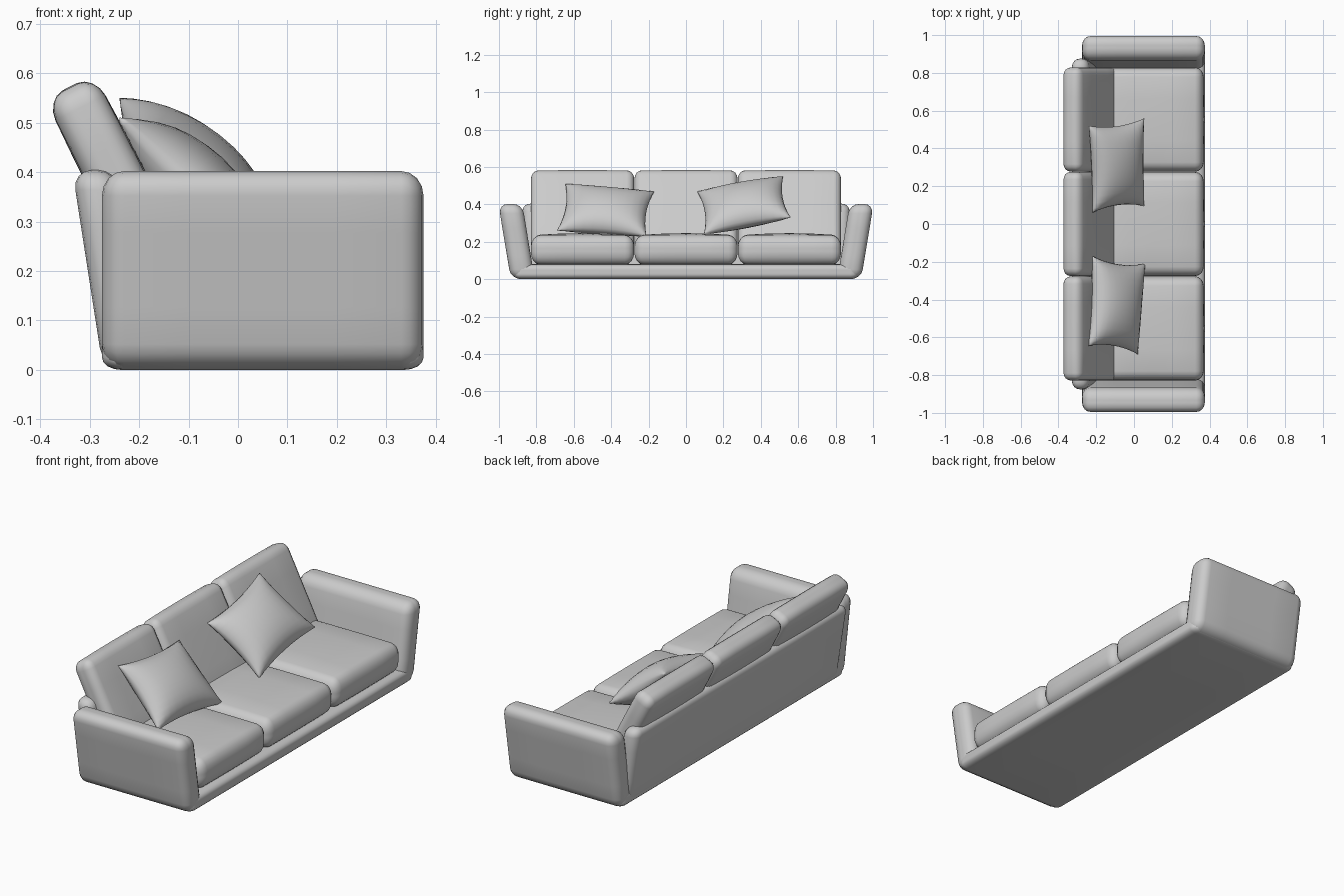
import bpy, bmesh, math
from mathutils import Matrix, Vector

if "Cube" in bpy.data.objects:
    bpy.data.objects.remove(bpy.data.objects["Cube"])


def finish(name, bm):
    bmesh.ops.recalc_face_normals(bm, faces=bm.faces)
    for f in bm.faces:
        f.smooth = True
    mesh = bpy.data.meshes.new(name)
    bm.to_mesh(mesh)
    bm.free()
    ob = bpy.data.objects.new(name, mesh)
    bpy.context.collection.objects.link(ob)
    return ob


def soft_box(name, half, radius, matrix, bulge=(0, 0)):
    """Box with rounded edges; bulge swells the x and z faces."""
    bm = bmesh.new()
    bmesh.ops.create_cube(bm, size=2)
    bmesh.ops.subdivide_edges(bm, edges=bm.edges[:], cuts=7, use_grid_fill=True)
    steps = {3: math.tan(math.pi / 8), 4: 1.0}
    for v in bm.verts:
        inner, d = Vector(), Vector()
        for a in range(3):
            i = round(v.co[a] * 4)
            s = 1 if i > 0 else -1
            core = half[a] - radius[a]
            inner[a] = s * min(abs(i), 2) / 2 * core
            d[a] = s * steps.get(abs(i), 0)
        d.normalize()
        p = inner + Vector(d[a] * radius[a] for a in range(3))
        q = [1 - (p[a] / half[a]) ** 2 for a in range(3)]
        p.x += bulge[0] * d.x * q[1] * q[2]
        p.z += bulge[1] * d.z * q[0] * q[1]
        v.co = matrix @ p
    return finish(name, bm)


def shear(axis, slope, loc):
    m = Matrix.Identity(4)
    m[axis][2] = slope
    return Matrix.Translation(loc) @ m


def pillow(name, tl, tr, bl, br, thick, n=14):
    """Pinched cushion stretched between four corners."""
    tl, tr, bl, br = map(Vector, (tl, tr, bl, br))
    normal = (tr - tl).cross(bl - tl).normalized()
    bm = bmesh.new()
    for side in (1, -1):
        rows = []
        for j in range(n + 1):
            row = []
            for i in range(n + 1):
                u = math.sin(math.pi / 2 * (2 * i / n - 1))
                w = math.sin(math.pi / 2 * (2 * j / n - 1))
                pu = u * (1 - 0.10 * (1 - w * w))
                pw = w * (1 - 0.10 * (1 - u * u))
                a, b = (pu + 1) / 2, (pw + 1) / 2
                p = tl.lerp(tr, a).lerp(bl.lerp(br, a), b)
                h = thick * max(0, (1 - u * u) * (1 - w * w)) ** 0.55
                h += 0.014 * (1 - max(abs(u), abs(w)) ** 8)
                row.append(bm.verts.new(p + normal * side * h))
            rows.append(row)
        for j in range(n):
            for i in range(n):
                bm.faces.new((rows[j][i], rows[j][i + 1],
                              rows[j + 1][i + 1], rows[j + 1][i]))
    bmesh.ops.remove_doubles(bm, verts=bm.verts, dist=0.0005)
    return finish(name, bm)


# Base and flared arms
soft_box("base", (0.325, 0.92, 0.04), (0.04, 0.04, 0.025),
         Matrix.Translation((0.05, 0, 0.04)))
for s, side in ((-1, "left"), (1, "right")):
    soft_box("arm_" + side, (0.325, 0.064, 0.2), (0.045, 0.05, 0.05),
             shear(1, s * 0.165, (0.05, s * 0.906, 0.202)))

# Leaning back frame
soft_box("back_frame", (0.046, 0.875, 0.2), (0.04, 0.045, 0.04),
         shear(0, -0.155, (-0.258, 0, 0.204)))

# Seat and back cushions
lean = Matrix.Rotation(math.radians(-27), 4, 'Y')
for k, y in enumerate((-0.553, 0, 0.553)):
    soft_box(f"seat_cushion_{k + 1}", (0.28, 0.276, 0.077), (0.045, 0.05, 0.06),
             Matrix.Translation((0.088, y, 0.157)), (0.004, 0.012))
    soft_box(f"back_cushion_{k + 1}", (0.055, 0.276, 0.24), (0.038, 0.04, 0.045),
             Matrix.Translation((-0.23, y, 0.356)) @ lean, (0.005, 0.003))

# Throw pillows
pillow("pillow_right", (-0.24, 0.52, 0.55), (-0.22, 0.06, 0.468),
       (0.055, 0.56, 0.33), (0.055, 0.095, 0.24), 0.075)
pillow("pillow_left", (-0.24, -0.645, 0.51), (-0.22, -0.17, 0.468),
       (0.02, -0.69, 0.26), (0.06, -0.21, 0.228), 0.075)
